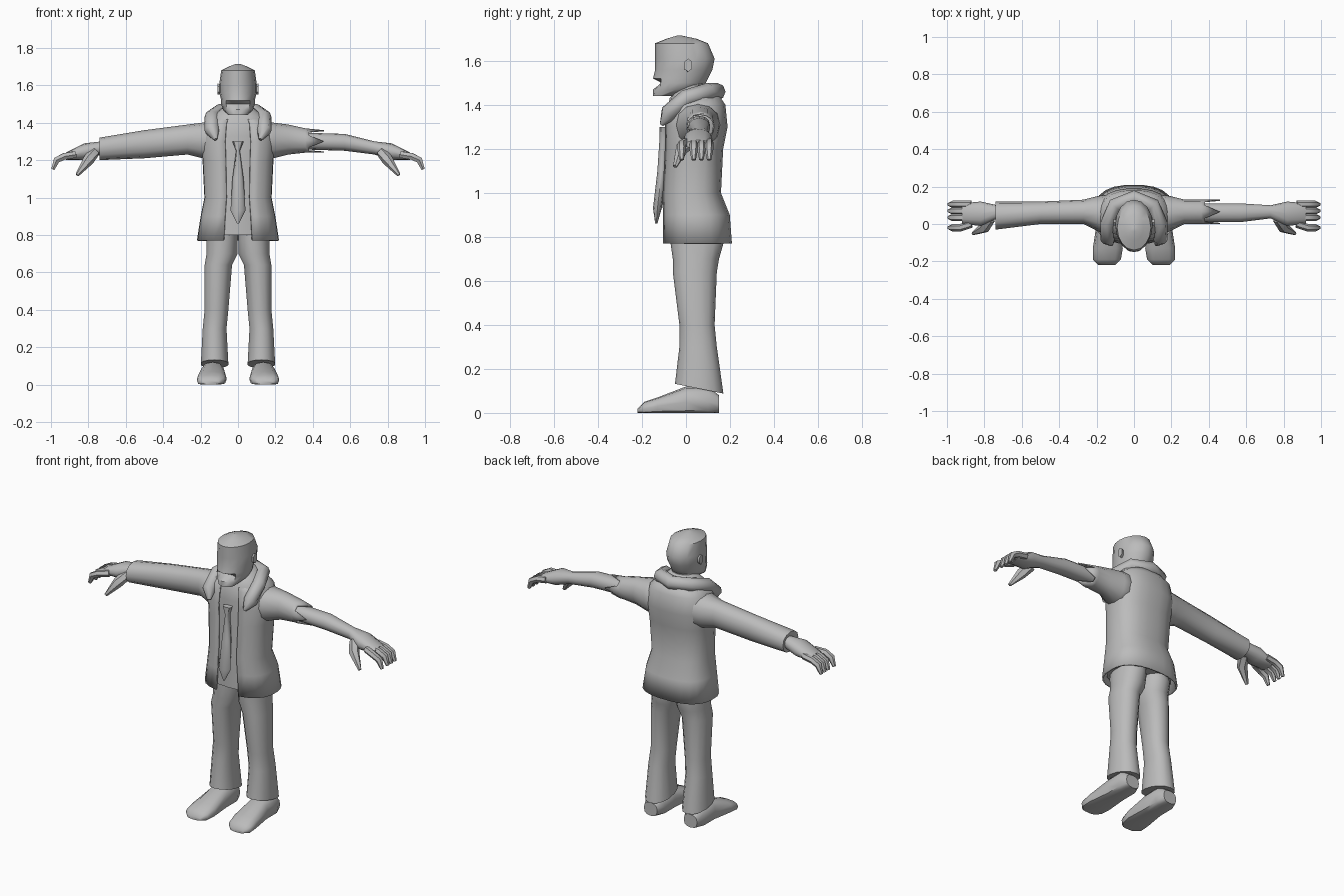
import bpy, bmesh
from math import cos, sin, pi, radians
from mathutils import Vector

if "Cube" in bpy.data.objects:
    bpy.data.objects.remove(bpy.data.objects["Cube"])

colour = (.5, .5, .5, 1)
grey = bpy.data.materials.new("plain_grey")
grey.use_nodes = True
grey.diffuse_color = colour
grey.node_tree.nodes["Principled BSDF"].inputs["Base Color"].default_value = colour


def skin(name, rings, closed=True, caps=True, thickness=0):
    """Join rings of points into one smooth shaded surface."""
    bm = bmesh.new()
    loops = [[bm.verts.new(point) for point in ring] for ring in rings]
    count = len(loops[0])
    for lower, upper in zip(loops, loops[1:]):
        for i in range(count if closed else count - 1):
            j = (i + 1) % count
            bm.faces.new((lower[i], lower[j], upper[j], upper[i]))
    if caps:
        bm.faces.new(loops[0])
        bm.faces.new(loops[-1])
    bmesh.ops.recalc_face_normals(bm, faces=bm.faces)
    mesh = bpy.data.meshes.new(name)
    bm.to_mesh(mesh)
    bm.free()
    mesh.materials.append(grey)
    obj = bpy.data.objects.new(name, mesh)
    bpy.context.collection.objects.link(obj)
    if thickness:
        cloth = obj.modifiers.new("cloth", "SOLIDIFY")
        cloth.thickness = thickness
    bpy.ops.object.select_all(action="DESELECT")
    obj.select_set(True)
    bpy.context.view_layer.objects.active = obj
    bpy.ops.object.shade_smooth_by_angle(angle=radians(50))


def rounded(value, power):
    return (1 if value > 0 else -1) * abs(value) ** (2 / power)


def loft(name, axis, sections, count=12, power=2.2, side=1, gap=0, shape=None,
         caps=True, thickness=0):
    """Sections are (position on axis, low and high of the two other axes)."""
    rings = []
    for place, u_low, u_high, v_low, v_high in sections:
        ring = []
        for i in range(count):
            turn = i / (count - 1 if gap else count)
            angle = gap - pi / 2 + 2 * (pi - gap) * turn
            u = (u_low + u_high + rounded(cos(angle), power) * (u_high - u_low)) / 2
            v = (v_low + v_high + rounded(sin(angle), power) * (v_high - v_low)) / 2
            point = Vector({"x": (place, u, v), "y": (u, place, v), "z": (u, v, place)}[axis])
            if shape:
                shape(point, i)
            point.x *= side
            ring.append(point)
        rings.append(ring)
    skin(name, rings, not gap, caps and not gap, thickness)


def tube(name, path, radii, count=6, side=1):
    """Round section swept along a path of points."""
    points = [Vector((x * side, y, z)) for x, y, z in path]
    last = len(points) - 1
    rings = []
    for k, (point, radius) in enumerate(zip(points, radii)):
        heading = points[min(k + 1, last)] - points[max(k - 1, 0)]
        turn = heading.to_track_quat("Z", "Y")
        angles = [2 * pi * i / count for i in range(count)]
        rings.append([point + turn @ Vector((cos(a), sin(a), 0)) * radius for a in angles])
    skin(name, rings)


def even(rows):
    """Expand (height, half width, back and front) rows to both sides."""
    return [(z, -half, half, front, back) for z, half, front, back in rows]


# Head with eye hollows, nose and open mouth
mouth, nose, eyes = 1.5, 1.56, 1.61


def face(point, i):
    x, y, z = abs(point.x), point.y, point.z
    if y < -.06:
        if z == mouth and x < .05:
            point.y += .04
        elif z == nose and x < .01:
            point.y -= .02
        elif z == eyes and .02 < x < .06:
            point.y += .02


loft("head", "z", even([
    (1.44, .05, -.15, -.06), (1.47, .08, -.15, .06), (mouth, .09, -.15, .09),
    (1.52, .09, -.15, .1), (nose, .1, -.14, .12), (eyes, .1, -.14, .13),
    (1.68, .09, -.14, .1), (1.7, .05, -.09, .05), (1.715, .01, -.04, -.02)]),
    count=16, power=2, shape=face)
loft("neck", "z", even([(1.35, .08, -.06, .1), (1.52, .07, -.06, .08)]))

# Open jacket, with the shirt set inside it
trunk = [(.77, .22, -.11, .21), (.9, .2, -.11, .2), (1, .18, -.11, .16), (1.2, .19, -.1, .17),
         (1.3, .2, -.1, .19), (1.4, .18, -.09, .18), (1.46, .1, -.04, .14)]
inset = .03
loft("jacket", "z", even(trunk), count=22, power=2.5, gap=.27, thickness=.01)
loft("shirt", "z", even([(z + inset, half - inset, front + inset / 2, back - inset)
                         for z, half, front, back in trunk]), count=16, power=2.5)

# Tie with knot and pointed tip
loft("tie", "z", even([
    (1.3, .03, -.12, -.08), (1.25, .01, -.12, -.08), (1.1, .03, -.13, -.09),
    (.93, .04, -.15, -.11), (.86, .005, -.14, -.13)]), count=8)

# Rolled collar ending in two points
half_collar = [(.12, -.11, 1.31), (.14, -.08, 1.36), (.14, 0, 1.43), (.1, .1, 1.46)]
collar = half_collar + [(0, .14, 1.46)] + [(-x, y, z) for x, y, z in reversed(half_collar)]
tube("collar", collar, [.01] + [.04] * (len(collar) - 2) + [.01], count=8)

# Whole right sleeve and torn left sleeve
shoulder = [(.1, -.06, .16, 1.2, 1.42), (.19, -.04, .15, 1.21, 1.4), (.27, 0, .13, 1.23, 1.39)]


def tear(point, i):
    if point.x > .4:
        point.x += -.04 if i % 3 else .04


loft("right_sleeve", "x", shoulder + [(.5, 0, .12, 1.21, 1.36), (.74, -.03, .12, 1.2, 1.32)],
     side=-1)
loft("left_sleeve", "x", shoulder + [(.36, 0, .13, 1.24, 1.37), (.42, 0, .13, 1.24, 1.36)],
     shape=tear, caps=False, thickness=.006)


def hem(point, i):
    """Raise the front of the trouser hem."""
    if point.z < .2:
        point.z -= (point.y - .06) / 5


def sole(point, i):
    """Keep the shoe flat on the floor."""
    point.z = max(point.z, 0)


for side, label in ((1, "left_"), (-1, "right_")):
    # Ear
    loft(label + "ear", "x", [(.08, -.01, .02, 1.55, 1.6), (.11, -.01, .03, 1.55, 1.61)],
         count=6, side=side)

    # Forearm running into the palm
    loft(label + "arm_and_palm", "x", [
        (.25, .01, .11, 1.26, 1.35), (.57, .01, .11, 1.25, 1.34), (.73, .03, .1, 1.23, 1.3),
        (.82, -.01, .12, 1.2, 1.29), (.92, 0, .11, 1.2, 1.24)], side=side)

    # Curled fingers and thumb
    for k in range(4):
        y = k * .035
        spread = y - .02 if k == 0 else y
        tube(f"{label}finger_{k + 1}", [(.87, y, 1.23), (.93, spread, 1.22),
             (.97, spread, 1.2), (.99, spread, 1.15)], [.02, .02, .02, .01], side=side)
    tube(label + "thumb", [(.77, .03, 1.24), (.8, -.02, 1.2), (.86, -.05, 1.12)],
         [.03, .03, .01], side=side)

    # Trouser leg
    loft(label + "trouser_leg", "z", [
        (.88, 0, .15, -.07, .15), (.77, 0, .17, -.07, .17), (.7, 0, .17, -.06, .15),
        (.64, .03, .18, -.06, .14), (.4, .05, .18, -.03, .13), (.3, .06, .19, -.03, .14),
        (.11, .05, .2, -.05, .17)], count=14, side=side, shape=hem)

    # Shoe
    loft(label + "shoe", "y", [
        (.15, .09, .18, 0, .08), (.1, .07, .2, -.02, .12), (0, .07, .2, -.02, .12),
        (-.13, .06, .22, -.01, .07), (-.19, .07, .22, -.01, .05), (-.22, .1, .19, 0, .02)],
        power=2.5, side=side, shape=sole)
